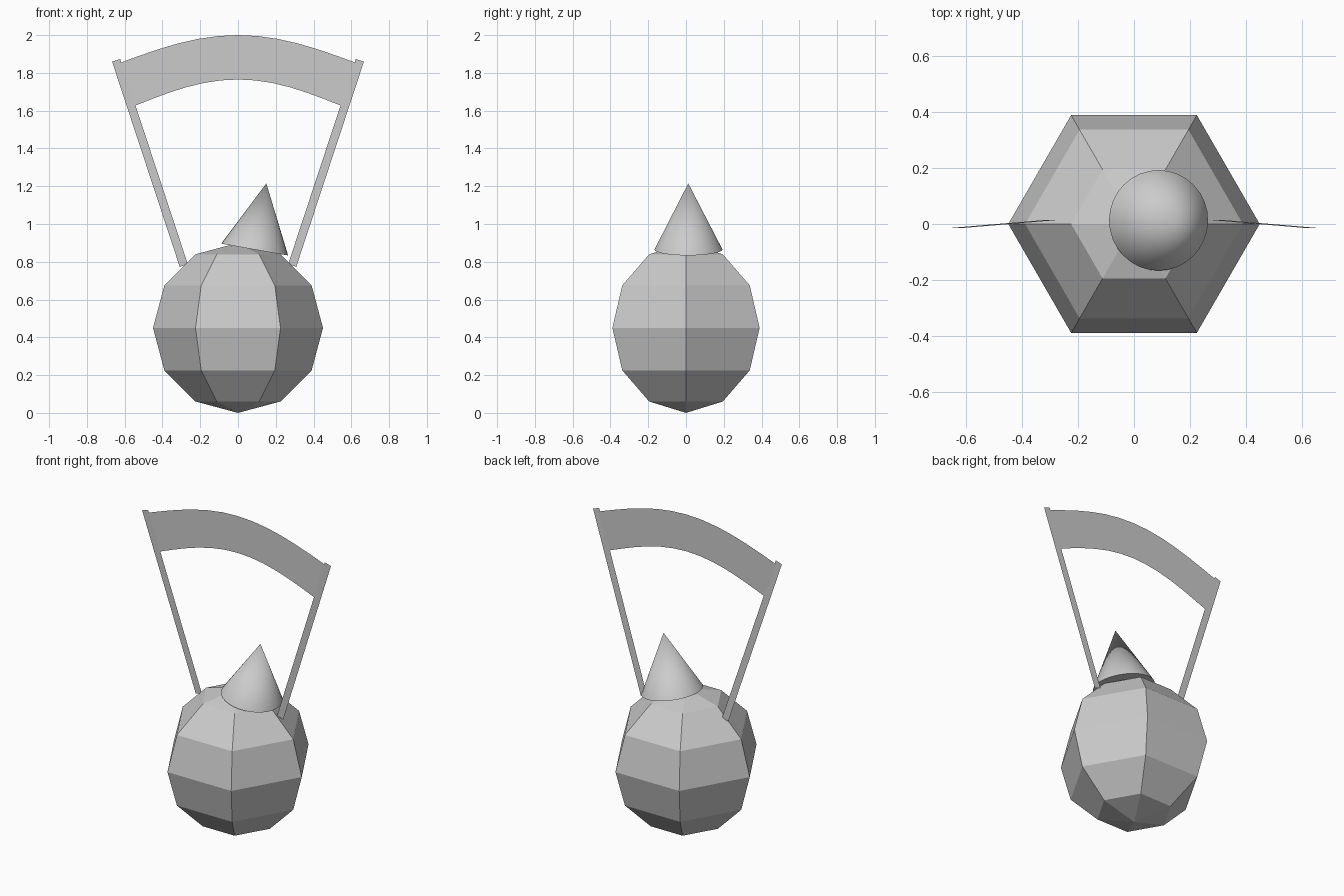
import bpy, bmesh, math
from mathutils import Vector

if "Cube" in bpy.data.objects:
    bpy.data.objects.remove(bpy.data.objects["Cube"])


def make_object(name, verts, faces):
    mesh = bpy.data.meshes.new(name)
    mesh.from_pydata(verts, [], faces)
    mesh.validate()
    obj = bpy.data.objects.new(name, mesh)
    bpy.context.collection.objects.link(obj)
    return obj


# Body: six-sided, six-ring low-poly ball, corners on the x axis
R = 0.45
verts = [(0, 0, 0), (0, 0, 2 * R)]
faces = []
for i in range(1, 6):
    t = math.pi * i / 6
    for j in range(6):
        a = math.pi * j / 3
        verts.append((R * math.sin(t) * math.cos(a), R * math.sin(t) * math.sin(a), R - R * math.cos(t)))
for j in range(6):
    k = (j + 1) % 6
    faces.append((0, 2 + k, 2 + j))
    faces.append((1, 26 + j, 26 + k))
    for i in range(4):
        b = 2 + 6 * i
        faces.append((b + j, b + k, b + k + 6, b + j + 6))
make_object("body", verts, faces)

# Hat: smooth cone leaning to one side
base, apex = Vector((0.088, 0.013, 0.865)), Vector((0.15, 0.012, 1.215))
axis = apex - base
bpy.ops.mesh.primitive_cone_add(vertices=32, radius1=0.18, radius2=0, depth=axis.length,
                                location=(base + apex) / 2,
                                rotation=axis.to_track_quat('Z', 'Y').to_euler())
hat = bpy.context.object
hat.name = "hat"
bpy.ops.object.shade_smooth_by_angle(angle=math.radians(40))

# Poles: flat strips fanning outwards and tipping slightly forward
bottom, top, half = Vector((0.287, 0.78)), Vector((0.645, 1.866)), 0.0225
d = (top - bottom).normalized()
side = Vector((d.y, -d.x)) * half
for name, s in (("left_pole", -1), ("right_pole", 1)):
    corners = [bottom - side, bottom + side, top + side, top - side]
    pts = [(s * c.x, 0.015 - 0.0276 * (c.y - 0.78), c.y) for c in corners]
    make_object(name, pts, [(0, 1, 2, 3)])

# Banner: arched flat sheet between the poles
N = 12
verts = []
for i in range(N + 1):
    u = 2 * i / N - 1
    drop = 1 - math.cos(u * math.pi / 2)
    verts.append((0.628 * u, -0.01, 2.0 - 0.148 * drop))
    verts.append((0.553 * u, -0.01, 1.765 - 0.142 * drop))
faces = [(2 * i, 2 * i + 1, 2 * i + 3, 2 * i + 2) for i in range(N)]
make_object("banner", verts, faces)
